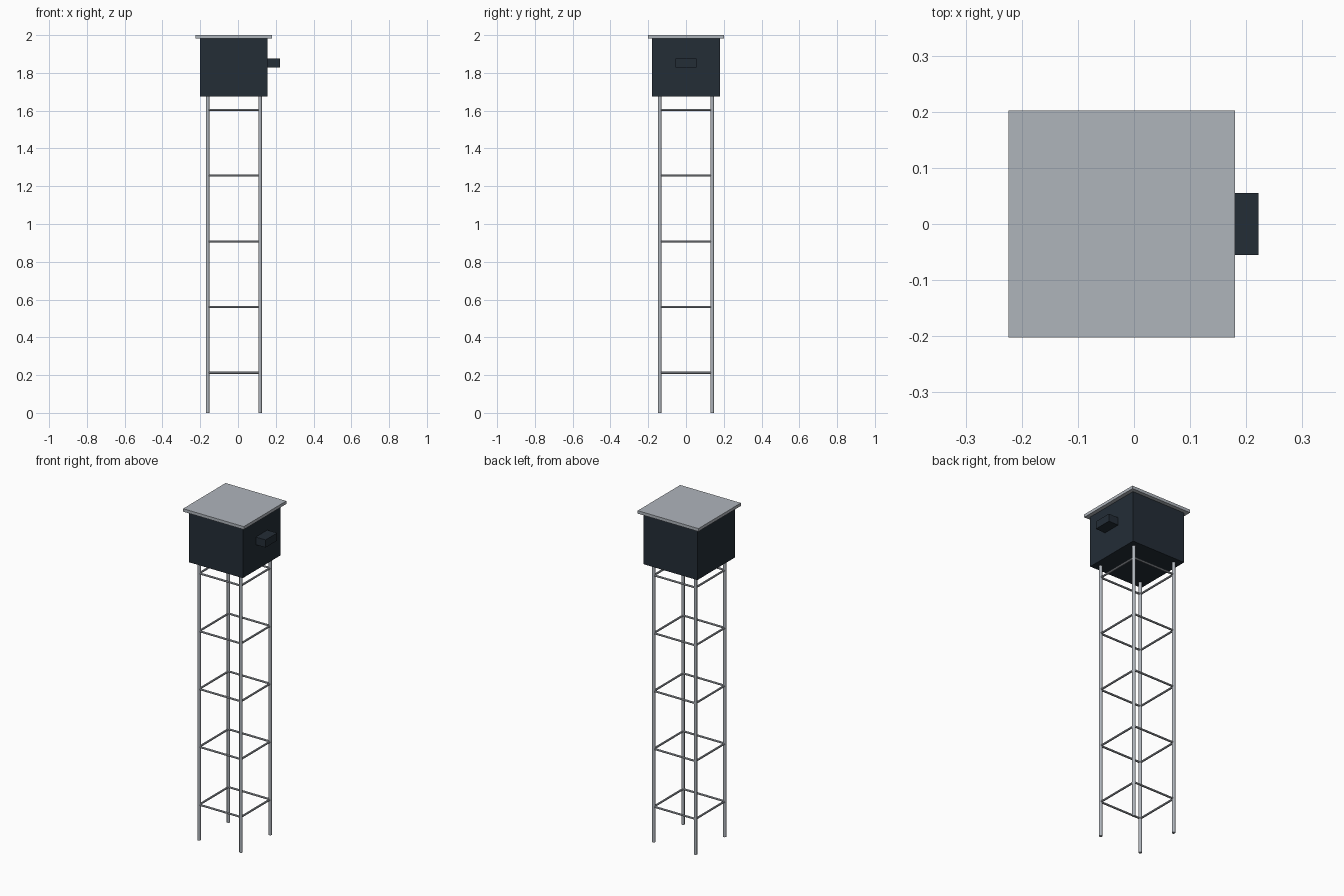
import bpy
import math
from mathutils import Vector

cube = bpy.data.objects.get("Cube")
if cube:
    bpy.data.objects.remove(cube, do_unlink=True)


def make_material(name, rgb):
    mat = bpy.data.materials.new(name)
    mat.use_nodes = True
    mat.diffuse_color = (*rgb, 1)
    mat.node_tree.nodes["Principled BSDF"].inputs["Base Color"].default_value = (*rgb, 1)
    return mat


metal = make_material("pale_grey_metal", (0.43, 0.46, 0.50))
dark = make_material("dark_slate", (0.017, 0.026, 0.037))


def box(name, centre, size, mat):
    bpy.ops.mesh.primitive_cube_add(size=1, location=centre)
    obj = bpy.context.object
    obj.name = name
    obj.scale = size
    bpy.ops.object.transform_apply(location=False, rotation=False, scale=True)
    obj.data.materials.append(mat)


def rod(name, start, end, radius, mat, sides=12):
    start, end = Vector(start), Vector(end)
    axis = end - start
    bpy.ops.mesh.primitive_cylinder_add(
        vertices=sides, radius=radius, depth=axis.length,
        location=(start + end) / 2,
        rotation=axis.to_track_quat("Z", "Y").to_euler())
    obj = bpy.context.object
    obj.name = name
    obj.data.materials.append(mat)
    bpy.ops.object.shade_smooth_by_angle(angle=math.radians(40))


CX = -0.022       # tower axis
SPREAD = 0.139    # leg distance from the axis
FLOOR, EAVES = 1.675, 1.982

# Cabin, flat overhanging roof and the small side box
box("cabin", (CX, 0, (FLOOR + EAVES) / 2), (0.358, 0.358, EAVES - FLOOR), dark)
box("roof", (CX, 0, (EAVES + 2) / 2), (0.404, 0.404, 2 - EAVES), metal)
box("side_box", (0.186, 0, 1.852), (0.072, 0.11, 0.046), dark)

# Four legs, in order around the tower
corners = [(CX + sx * SPREAD, sy * SPREAD)
           for sx, sy in ((-1, -1), (1, -1), (1, 1), (-1, 1))]
for x, y in corners:
    rod("leg", (x, y, 0), (x, y, FLOOR + 0.01), 0.0095, metal)

# Five square rings of horizontal braces
for level in range(5):
    z = 0.212 + level * 0.348
    for i, a in enumerate(corners):
        b = corners[(i + 1) % 4]
        rod("brace", (*a, z), (*b, z), 0.0058, metal, 8)
